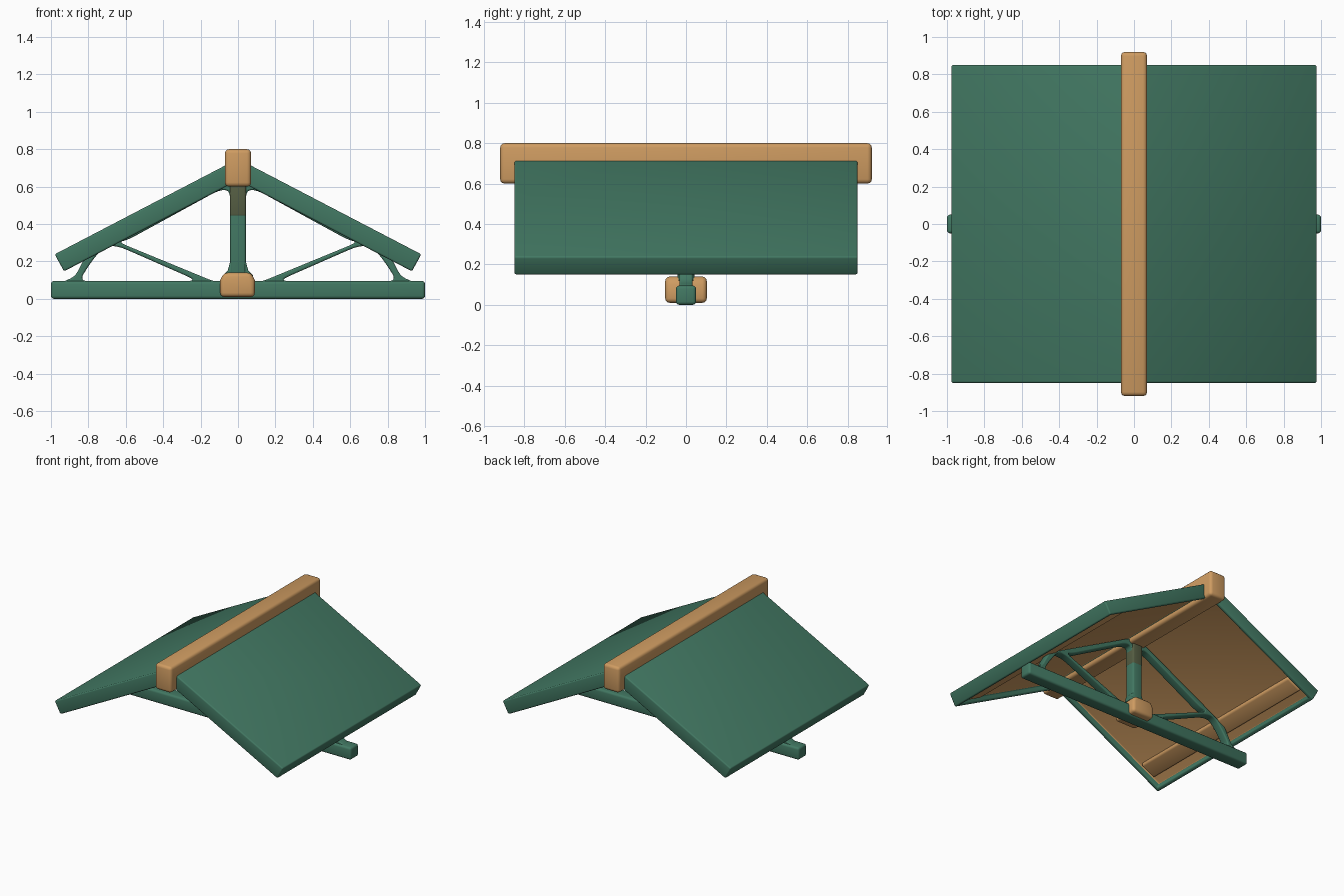
import bpy, bmesh, math
from mathutils import Vector

if "Cube" in bpy.data.objects:
    bpy.data.objects.remove(bpy.data.objects["Cube"])


def material(name, rgb):
    m = bpy.data.materials.new(name)
    m.diffuse_color = (*rgb, 1)
    m.use_nodes = True
    m.node_tree.nodes["Principled BSDF"].inputs["Base Color"].default_value = m.diffuse_color
    return m


GREEN = material("green paint", (0.055, 0.19, 0.125))
BROWN = material("light wood", (0.62, 0.33, 0.12))
OLIVE = material("olive stain", (0.09, 0.11, 0.055))


def finish(ob, bevel=0.0):
    bpy.ops.object.select_all(action='DESELECT')
    bpy.context.view_layer.objects.active = ob
    ob.select_set(True)
    if bevel:
        mod = ob.modifiers.new("soft edges", 'BEVEL')
        mod.width, mod.segments, mod.limit_method = bevel, 3, 'ANGLE'
        bpy.ops.object.modifier_apply(modifier=mod.name)
    bpy.ops.object.shade_smooth_by_angle(angle=math.radians(40))


def prism(name, profile, y, mats, bevel, recess=None):
    """Extrude an xz profile over -y..y; optionally sink its first-edge face."""
    bm = bmesh.new()
    a = [bm.verts.new((x, -y, z)) for x, z in profile]
    b = [bm.verts.new((x, y, z)) for x, z in profile]
    n = len(profile)
    bm.faces.new(a)
    bm.faces.new(b[::-1])
    sides = [bm.faces.new((a[i], b[i], b[(i + 1) % n], a[(i + 1) % n])) for i in range(n)]
    bmesh.ops.recalc_face_normals(bm, faces=bm.faces)
    if recess:
        under = sides[0]
        bmesh.ops.inset_region(bm, faces=[under], thickness=recess[0])
        bm.normal_update()
        normal = under.normal.copy()
        moved = bmesh.ops.extrude_face_region(bm, geom=[under])
        floor = [g for g in moved['geom'] if isinstance(g, bmesh.types.BMFace)][0]
        bmesh.ops.translate(bm, verts=list(floor.verts), vec=-normal * recess[1])
        if under.is_valid:
            bm.faces.remove(under)
        floor.material_index = 1
    me = bpy.data.meshes.new(name)
    bm.to_mesh(me)
    bm.free()
    ob = bpy.data.objects.new(name, me)
    bpy.context.collection.objects.link(ob)
    for m in mats:
        me.materials.append(m)
    finish(ob, bevel)
    return ob


def box(name, x, y, z0, z1, mat, bevel):
    return prism(name, [(-x, z0), (x, z0), (x, z1), (-x, z1)], y, [mat], bevel)


def rounded(points, r, steps=6):
    """Round every corner of a closed outline."""
    out, n = [], len(points)
    for i in range(n):
        p = Vector(points[i])
        d0, d1 = Vector(points[i - 1]) - p, Vector(points[(i + 1) % n]) - p
        a = p + d0.normalized() * min(r, d0.length * 0.45)
        b = p + d1.normalized() * min(r, d1.length * 0.45)
        for k in range(steps + 1):
            t = k / steps
            out.append(a * (1 - t) ** 2 + p * 2 * t * (1 - t) + b * t * t)
    return out


# Ridge beam, tie beam, king post and its foot block
box("ridge_beam", 0.07, 0.92, 0.60, 0.80, BROWN, 0.022)
box("tie_beam", 1.0, 0.05, 0.0, 0.095, GREEN, 0.016)
box("king_post", 0.042, 0.042, 0.05, 0.65, GREEN, 0.012)
box("post_stain", 0.0435, 0.0435, 0.44, 0.61, OLIVE, 0.012)
prism("foot_block", [(-0.095, 0.01), (0.09, 0.01), (0.09, 0.10), (0.07, 0.14),
                     (-0.075, 0.14), (-0.095, 0.10)], 0.103, [BROWN], 0.022)
for s in (-1, 1):
    # flare of the post above the foot block
    prism("post_flare", [(s * 0.03, 0.12), (s * 0.085, 0.12), (s * 0.055, 0.15), (s * 0.042, 0.20),
                         (s * 0.03, 0.20)], 0.04, [GREEN], 0.006)

# Truss web: rafters, struts and outer legs as one plate with rounded openings
half = [(0.95, 0.05), (0.935, 0.092), (0.87, 0.12), (0.835, 0.19), (0.80, 0.25), (0.06, 0.64)]
outer_gap = [(0.85, 0.094), (0.79, 0.19), (0.715, 0.285), (0.635, 0.28), (0.24, 0.107), (0.25, 0.094)]
inner_gap = [(0.64, 0.303), (0.585, 0.317), (0.10, 0.582), (0.042, 0.58), (0.042, 0.12), (0.11, 0.085)]
cu = bpy.data.curves.new("truss_web", 'CURVE')
cu.dimensions, cu.fill_mode = '2D', 'BOTH'
loops = [rounded(half + [(-x, z) for x, z in half[::-1]], 0.04)]
for s in (-1, 1):
    loops += [rounded([(s * x, z) for x, z in g], 0.05) for g in (outer_gap, inner_gap)]
for loop in loops:
    sp = cu.splines.new('POLY')
    sp.points.add(len(loop) - 1)
    for p, c in zip(sp.points, loop):
        p.co = (c.x, c.y, 0, 1)
    sp.use_cyclic_u = True
cu.extrude, cu.bevel_depth, cu.bevel_resolution, cu.offset = 0.024, 0.009, 2, -0.009
web = bpy.data.objects.new("truss_web", cu)
bpy.context.collection.objects.link(web)
web.rotation_euler = (math.pi / 2, 0, 0)
cu.materials.append(GREEN)
bpy.context.view_layer.objects.active = web
web.select_set(True)
bpy.ops.object.convert(target='MESH')
finish(bpy.context.object)

# Roof panels with a sunken wooden underside and a batten near the eave
for s, side in ((-1, "left"), (1, "right")):
    slab = [(0.93, 0.147), (0.03, 0.618), (0.03, 0.733), (0.98, 0.238)]
    prism(side + "_roof_panel", [(s * x, z) for x, z in slab], 0.85,
          [GREEN, BROWN], 0.01, recess=(0.04, 0.04))
    batten = [(0.85, 0.21), (0.74, 0.267), (0.75, 0.32), (0.87, 0.255)]
    prism(side + "_eave_batten", [(s * x, z) for x, z in batten], 0.80, [BROWN], 0.012)
